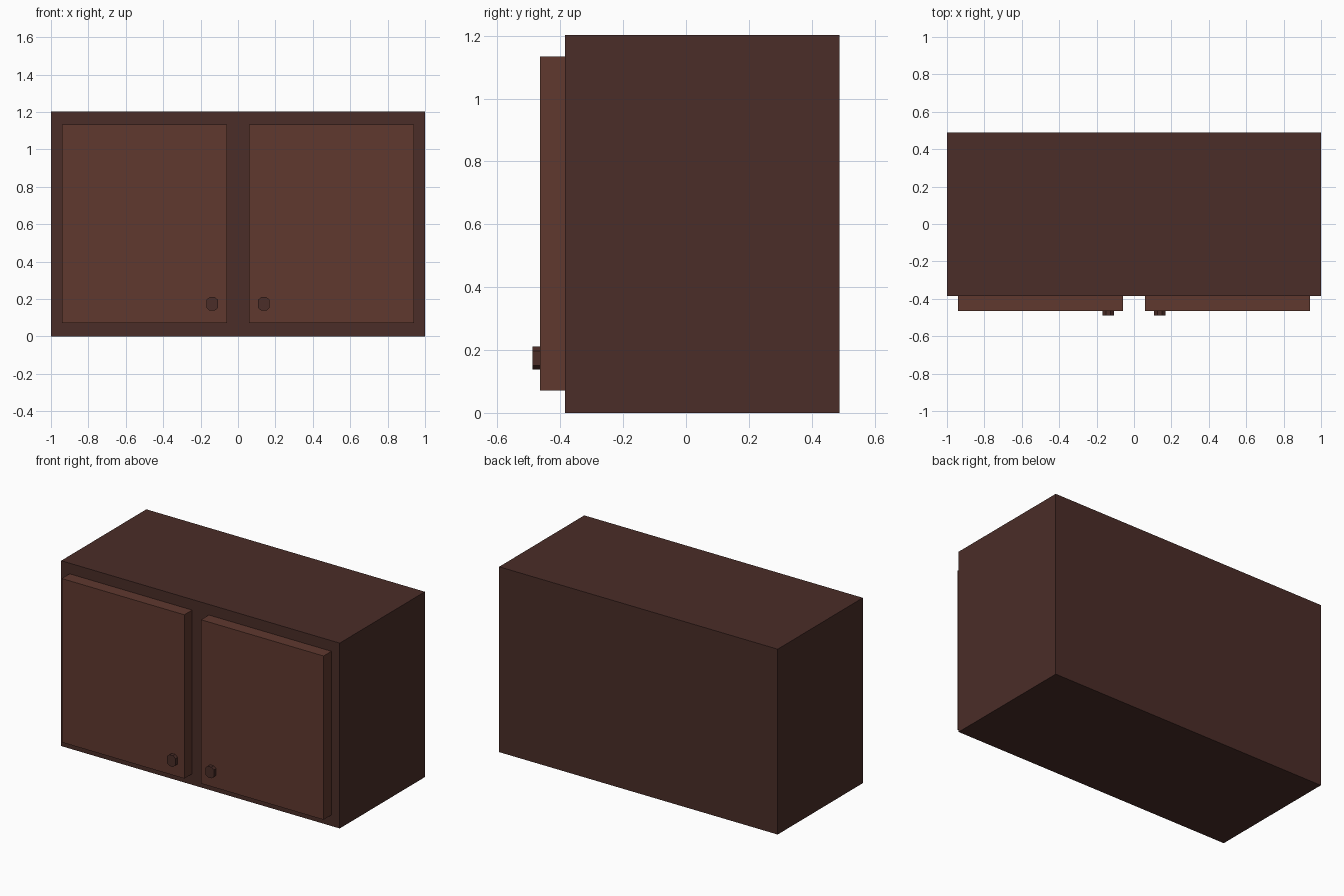
import bpy, bmesh

if "Cube" in bpy.data.objects:
    bpy.data.objects.remove(bpy.data.objects["Cube"])


def material(name, rgb):
    mat = bpy.data.materials.new(name)
    mat.diffuse_color = (*rgb, 1)
    mat.use_nodes = True
    mat.node_tree.nodes["Principled BSDF"].inputs["Base Color"].default_value = mat.diffuse_color
    return mat


def prism(name, outline, y0, y1, mat):
    """Extrude an (x, z) outline from the front y0 back to y1."""
    bm = bmesh.new()
    face = bm.faces.new([bm.verts.new((x, y0, z)) for x, z in outline])
    ext = bmesh.ops.extrude_face_region(bm, geom=[face])
    moved = [g for g in ext["geom"] if isinstance(g, bmesh.types.BMVert)]
    bmesh.ops.translate(bm, verts=moved, vec=(0, y1 - y0, 0))
    bmesh.ops.recalc_face_normals(bm, faces=bm.faces)
    mesh = bpy.data.meshes.new(name)
    bm.to_mesh(mesh)
    bm.free()
    mesh.materials.append(mat)
    obj = bpy.data.objects.new(name, mesh)
    bpy.context.collection.objects.link(obj)
    return obj


def rect(x0, x1, z0, z1):
    return [(x0, z0), (x1, z0), (x1, z1), (x0, z1)]


def chamfered(cx, cz, w, h, dx, dz):
    """Upright octagon centred on (cx, cz)."""
    a, b = w / 2, h / 2
    pts = [(a - dx, -b), (a, dz - b), (a, b - dz), (a - dx, b),
           (dx - a, b), (-a, b - dz), (-a, dz - b), (dx - a, -b)]
    return [(cx + x, cz + z) for x, z in pts]


dark_wood = material("dark_wood", (0.069, 0.026, 0.021))
door_wood = material("door_wood", (0.115, 0.040, 0.028))

# Cabinet body
prism("cabinet_body", rect(-1, 1, 0, 1.203), -0.385, 0.488, dark_wood)

# Doors and knobs, mirrored left and right
for side, s in (("left", -1), ("right", 1)):
    prism(f"{side}_door", rect(*sorted((s * 0.06, s * 0.94)), 0.071, 1.134),
          -0.465, -0.385, door_wood)
    prism(f"{side}_knob", chamfered(s * 0.138, 0.174, 0.06, 0.073, 0.017, 0.014),
          -0.488, -0.465, dark_wood)
